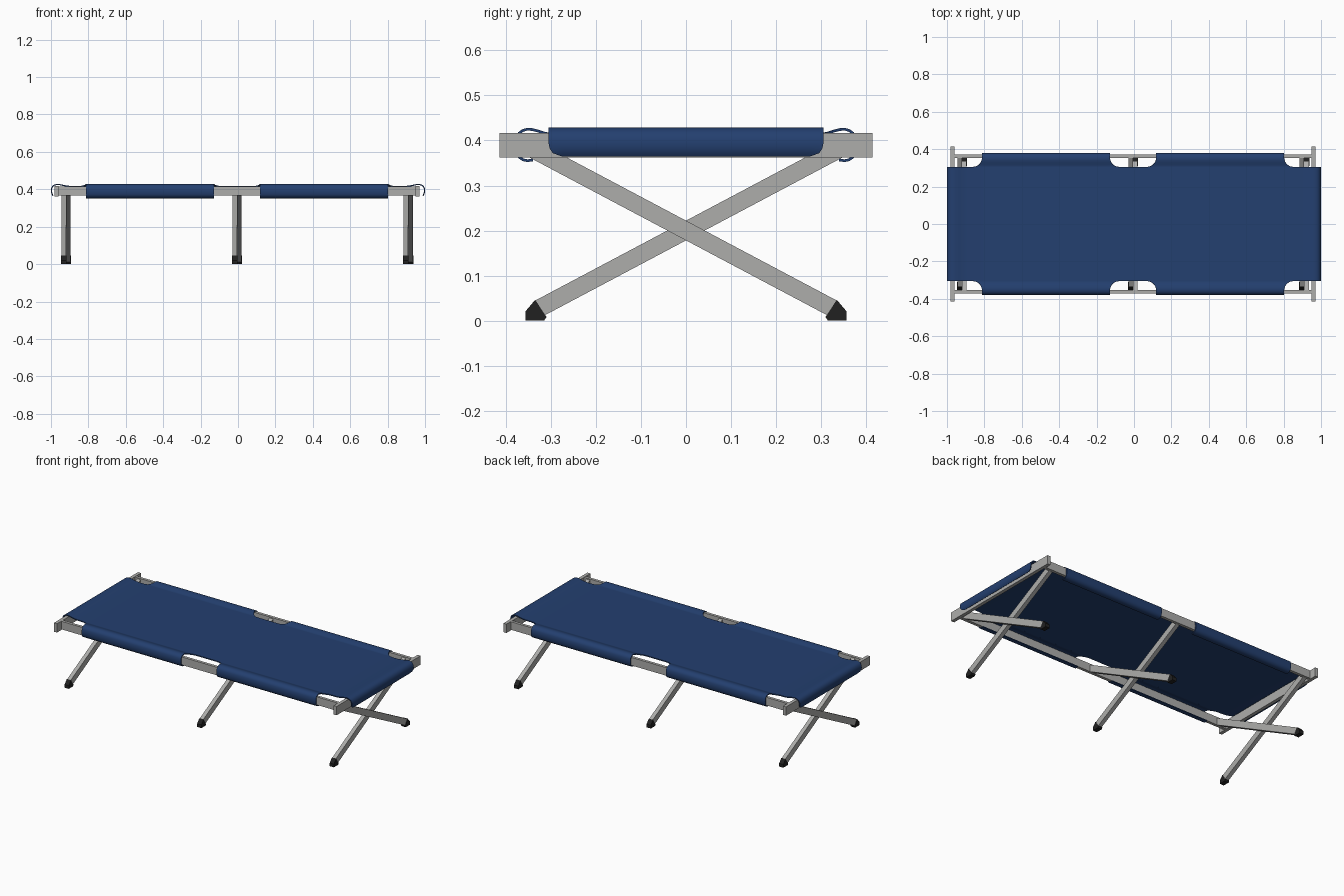
import bpy, bmesh, math

if "Cube" in bpy.data.objects:
    bpy.data.objects.remove(bpy.data.objects["Cube"])

CX = -0.005          # frame centre along x
SLOPE = 0.53         # leg rise over run


def material(name, rgb):
    m = bpy.data.materials.new(name)
    m.diffuse_color = (*rgb, 1)
    m.use_nodes = True
    m.node_tree.nodes["Principled BSDF"].inputs["Base Color"].default_value = m.diffuse_color
    return m


BLUE = material("blue_fabric", (0.017, 0.05, 0.16))
GREY = material("grey_metal", (0.42, 0.42, 0.41))
BLACK = material("black_rubber", (0.015, 0.015, 0.015))


def finish(name, bm, mat):
    bmesh.ops.recalc_face_normals(bm, faces=bm.faces)
    me = bpy.data.meshes.new(name)
    bm.to_mesh(me)
    bm.free()
    me.materials.append(mat)
    ob = bpy.data.objects.new(name, me)
    bpy.context.collection.objects.link(ob)
    return ob


def prism(name, yz, x, width, mat):
    """Extrude a side outline (y, z) along x, centred on x."""
    bm = bmesh.new()
    f = bm.faces.new([bm.verts.new((x - width / 2, y, z)) for y, z in yz])
    r = bmesh.ops.extrude_face_region(bm, geom=[f])
    vs = [v for v in r["geom"] if isinstance(v, bmesh.types.BMVert)]
    bmesh.ops.translate(bm, verts=vs, vec=(width, 0, 0))
    return finish(name, bm, mat)


def box_outline(y0, y1, z0, z1):
    return [(y0, z0), (y1, z0), (y1, z1), (y0, z1)]


def cloth(name, rows):
    """Thin smooth sheet through rows of points."""
    bm = bmesh.new()
    vs = [[bm.verts.new(p) for p in row] for row in rows]
    for a, b in zip(vs, vs[1:]):
        for i in range(len(a) - 1):
            bm.faces.new((a[i], a[i + 1], b[i + 1], b[i]))
    ob = finish(name, bm, BLUE)
    mod = ob.modifiers.new("thickness", "SOLIDIFY")
    mod.thickness = 0.006
    mod.offset = 0
    bpy.ops.object.select_all(action="DESELECT")
    ob.select_set(True)
    bpy.context.view_layer.objects.active = ob
    bpy.ops.object.modifier_apply(modifier="thickness")
    bpy.ops.object.shade_smooth_by_angle(angle=math.radians(40))
    return ob


def arc_lengths(pts):
    out = [0]
    for a, b in zip(pts, pts[1:]):
        out.append(out[-1] + math.dist(a, b))
    return out


def fillet(t, r):
    return r - math.sqrt(r * r - (r - t) ** 2) if t < r else 0


# side rails and end bars
for s, n in ((-1, "front"), (1, "back")):
    prism(n + "_rail", box_outline(s * 0.353, s * 0.371, 0.366, 0.416), CX, 1.93, GREY)
for s, n in ((-1, "left"), (1, "right")):
    prism(n + "_end_bar", box_outline(-0.414, 0.414, 0.362, 0.417), CX + s * 0.965, 0.021, GREY)

# crossed legs with rubber feet
FOOT = [(0.357, 0), (0.357, 0.02), (0.335, 0.046), (0.31, 0.008), (0.315, 0)]
for cx, n in ((-0.915, "left"), (0, "middle"), (0.915, "right")):
    for s, side in ((-1, "front"), (1, "back")):
        x = CX + cx + s * 0.0125
        leg = [(s * y, 0.2 - SLOPE * y + h) for y, h in
               ((-0.354, -0.022), (0.318, -0.022), (0.335, 0.022), (-0.354, 0.022))]
        prism(f"{n}_{side}_leg", leg, x, 0.025, GREY)
        prism(f"{n}_{side}_foot", [(s * y, z) for y, z in FOOT], x, 0.029, BLACK)

# main sheet, curling over both end bars
TIP = [(0.988, 0.366), (0.993, 0.373), (0.996, 0.382), (0.997, 0.392), (0.996, 0.404),
       (0.991, 0.415), (0.983, 0.422), (0.972, 0.4255), (0.955, 0.4255), (0.935, 0.421),
       (0.915, 0.417), (0.89, 0.415)]
dist = arc_lengths(TIP)
end = [(x, z, 0.305 - fillet(d, 0.03)) for (x, z), d in zip(TIP, dist)]
mid = [(x / 10, 0.415, 0.305) for x in range(8, -9, -1)]
profile = end + mid + [(-x, z, w) for x, z, w in reversed(end)]
cloth("main_sheet", [[(x, w * j / 12, z) for j in range(-12, 13)] for x, z, w in profile])

# fabric sleeves wrapping the rails, with rounded notches between
WRAP = [(0.305, 0.415), (0.308, 0.4151), (0.313, 0.416), (0.32, 0.418), (0.33, 0.4215),
        (0.342, 0.4245), (0.353, 0.425), (0.363, 0.422), (0.371, 0.416), (0.376, 0.407),
        (0.377, 0.39), (0.376, 0.373), (0.371, 0.363), (0.362, 0.357), (0.352, 0.355),
        (0.34, 0.357)]
dist = arc_lengths(WRAP)
for s, side in ((-1, "front"), (1, "back")):
    for e, n in ((-1, "left"), (1, "right")):
        rows = []
        for (y, z), d in zip(WRAP, dist):
            k = fillet(d, 0.05)
            a, b = 0.123 - k, 0.808 + k
            rows.append([(CX + e * (a + (b - a) * i / 16), s * y, z) for i in range(17)])
        cloth(f"{side}_{n}_sleeve", rows)
